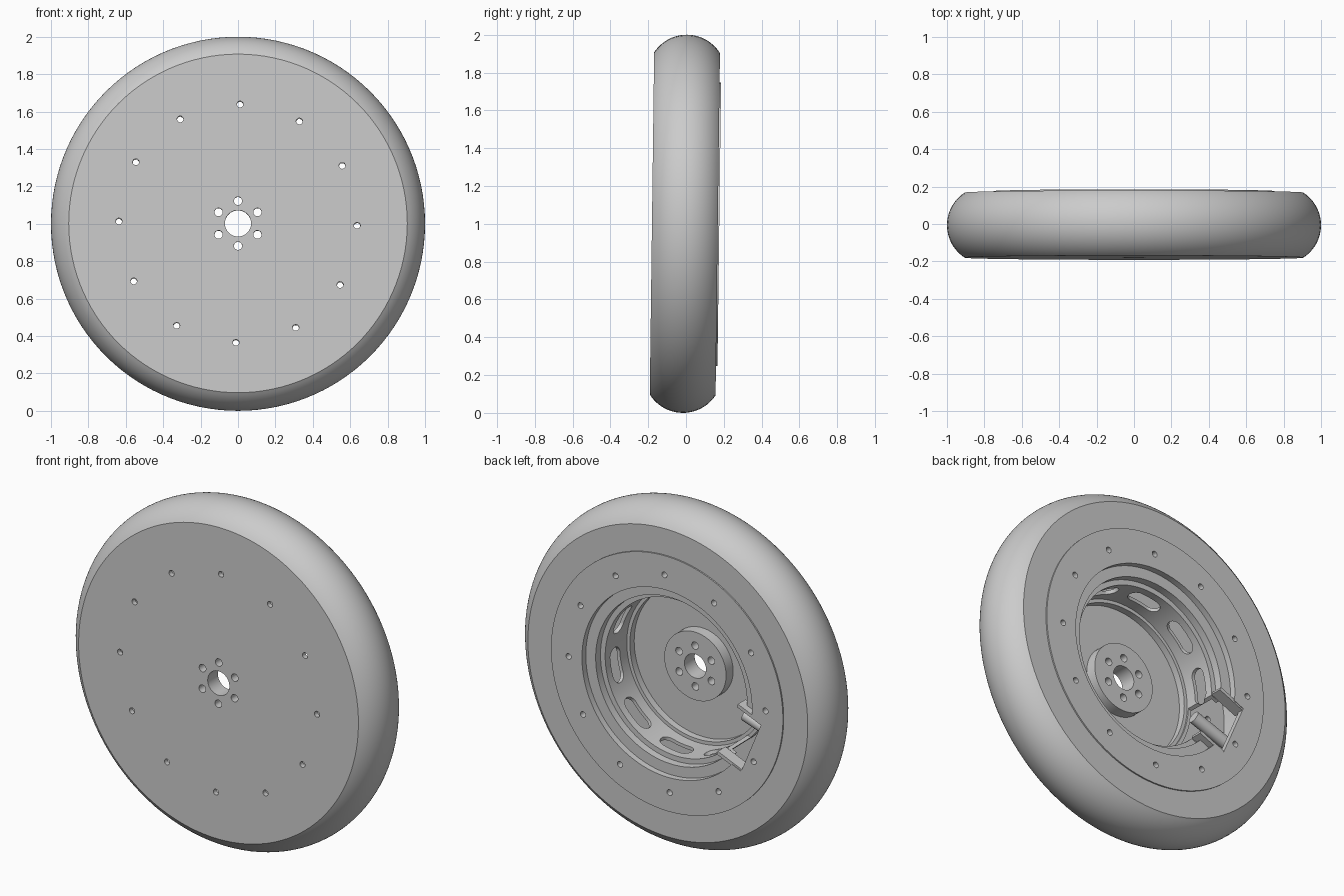
import bpy, bmesh, math
from mathutils import Matrix, Vector

if "Cube" in bpy.data.objects:
    bpy.data.objects.remove(bpy.data.objects["Cube"])

SEG = 120
TILT = Matrix.Translation((0, 0, 1)) @ Matrix.Rotation(-0.0128, 4, 'X')

grey = bpy.data.materials.new("mid_grey")
grey.diffuse_color = (0.6, 0.6, 0.6, 1)
grey.use_nodes = True
grey.node_tree.nodes["Principled BSDF"].inputs["Base Color"].default_value = grey.diffuse_color


def finish(name, bm):
    bmesh.ops.recalc_face_normals(bm, faces=bm.faces)
    me = bpy.data.meshes.new(name)
    bm.to_mesh(me)
    bm.free()
    me.materials.append(grey)
    ob = bpy.data.objects.new(name, me)
    bpy.context.collection.objects.link(ob)
    ob.matrix_world = TILT
    return ob


def lathe(name, profile):
    """Spin a closed (radius, y) profile around the wheel axle."""
    bm = bmesh.new()
    rings = []
    for i in range(SEG):
        a = 2 * math.pi * i / SEG
        rings.append([bm.verts.new((r * math.cos(a), y, r * math.sin(a))) for r, y in profile])
    n = len(profile)
    for i in range(SEG):
        p, q = rings[i], rings[(i + 1) % SEG]
        for j in range(n):
            k = (j + 1) % n
            bm.faces.new((p[j], p[k], q[k], q[j]))
    return finish(name, bm)


def add_prism(bm, outline, depth, matrix):
    """Extrude an xy outline symmetrically along local z."""
    lo = [bm.verts.new(matrix @ Vector((x, y, -depth / 2))) for x, y in outline]
    hi = [bm.verts.new(matrix @ Vector((x, y, depth / 2))) for x, y in outline]
    bm.faces.new(lo)
    bm.faces.new(hi)
    for i in range(len(lo)):
        j = (i + 1) % len(lo)
        bm.faces.new((lo[i], lo[j], hi[j], hi[i]))


def circle(r, n=20, stretch=0.0):
    """Circle outline, optionally pulled apart along x into a slot."""
    pts = []
    for i in range(n):
        a = 2 * math.pi * (i + 0.5) / n
        pts.append((r * math.cos(a) + math.copysign(stretch, math.cos(a)), r * math.sin(a)))
    return pts


def rect(w, h):
    return [(-w / 2, -h / 2), (w / 2, -h / 2), (w / 2, h / 2), (-w / 2, h / 2)]


def spoke(angle, r, y, t=0.0):
    """Frame with local x tangential, y along the axle, z pointing outward."""
    u = Vector((math.cos(angle), 0, math.sin(angle)))
    v = Vector((0, 1, 0))
    w = v.cross(u)
    m = Matrix((w, v, u)).transposed().to_4x4()
    m.translation = u * r + v * y + w * t
    return m


def hole_ring(name, count, radius, r, start):
    bm = bmesh.new()
    for i in range(count):
        a = start + 2 * math.pi * i / count
        m = Matrix.Translation((r * math.cos(a), 0, r * math.sin(a))) @ Matrix.Rotation(math.pi / 2, 4, 'X')
        add_prism(bm, circle(radius), 1.0, m)
    return finish(name, bm)


def cut(ob, *cutters):
    bpy.context.view_layer.objects.active = ob
    for c in cutters:
        mod = ob.modifiers.new("cut", 'BOOLEAN')
        mod.operation, mod.solver, mod.object = 'DIFFERENCE', 'EXACT', c
        bpy.ops.object.modifier_apply(modifier=mod.name)


# tyre with round tread and flat side walls
R, C = 0.207, 0.793
half = math.asin(0.174 / R)
arc = [(C + R * math.cos(t), -0.006 + R * math.sin(t))
       for t in (half * (i / 12 - 1) for i in range(25))]
tyre = lathe("tyre", [(0.75, -0.18)] + arc + [(0.75, 0.168)])

# front disc, hub boss, back ring and stepped drum
front_disc = lathe("front_disc", [(0.07, -0.18), (0.75, -0.18), (0.75, -0.15), (0.07, -0.15)])
hub = lathe("hub", [(0.07, -0.152), (0.2, -0.152), (0.2, -0.085), (0.07, -0.085)])
back_ring = lathe("back_ring", [(0.55, 0.14), (0.75, 0.14), (0.75, 0.176), (0.55, 0.176)])
drum = lathe("drum", [(0.56, 0.135), (0.49, 0.135), (0.49, 0.09), (0.46, 0.09), (0.46, -0.11),
                      (0.44, -0.11), (0.44, -0.152), (0.48, -0.152), (0.48, 0.07),
                      (0.51, 0.07), (0.51, 0.11), (0.56, 0.11)])

# cutters
bolt_holes = hole_ring("bolt_hole_cutter", 12, 0.017, 0.637, math.radians(-1))
hub_holes = hole_ring("hub_hole_cutter", 6, 0.022, 0.12, math.pi / 2)
bm = bmesh.new()
for i in range(10):
    add_prism(bm, circle(0.045, 20, 0.055), 0.16, spoke(math.radians(-10 - 36 * i), 0.46, 0.0))
slots = finish("slot_cutter", bm)
VALVE = math.radians(203)
bm = bmesh.new()
add_prism(bm, rect(0.34, 0.34), 0.22, spoke(VALVE, 0.48, 0.07))
notch = finish("notch_cutter", bm)

cut(front_disc, bolt_holes, hub_holes)
cut(hub, hub_holes)
cut(back_ring, bolt_holes, notch)
cut(drum, slots, notch)
for c in (bolt_holes, hub_holes, slots, notch):
    bpy.data.objects.remove(c)

# valve stem and the two plates beside the notch
bm = bmesh.new()
add_prism(bm, circle(0.035, 24), 0.34, spoke(math.radians(199), 0.59, 0.02))
valve_stem = finish("valve_stem", bm)
bm = bmesh.new()
for side in (-1, 1):
    add_prism(bm, rect(0.02, 0.07), 0.18, spoke(VALVE, 0.51, 0.138, side * 0.17))
notch_plates = finish("notch_plates", bm)

# smooth curved walls, keep edges crisp
bpy.ops.object.select_all(action='DESELECT')
for ob in bpy.context.collection.objects:
    ob.select_set(True)
bpy.context.view_layer.objects.active = tyre
bpy.ops.object.shade_smooth_by_angle(angle=math.radians(30))
